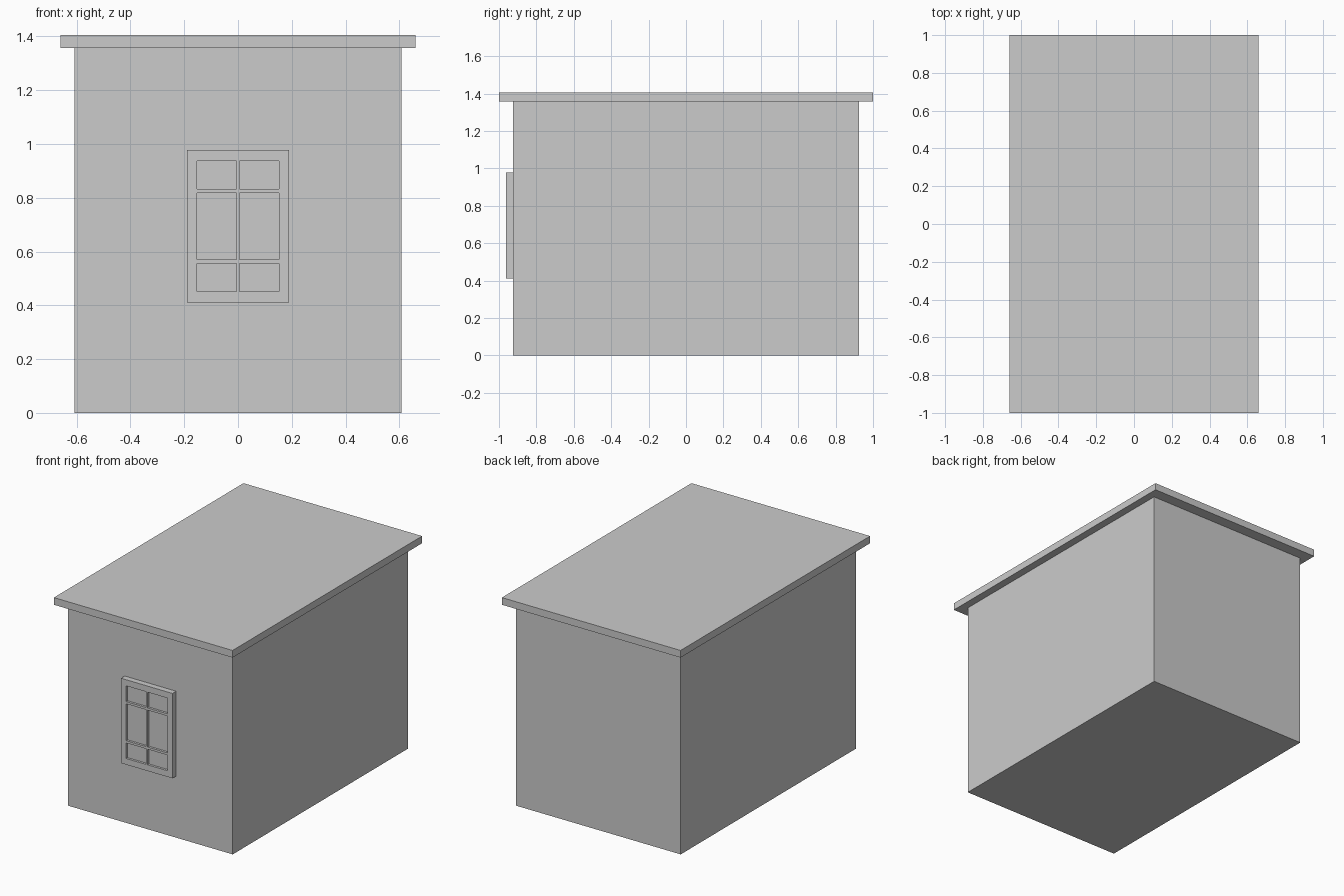
import bpy, bmesh
from mathutils import Matrix

if "Cube" in bpy.data.objects:
    bpy.data.objects.remove(bpy.data.objects["Cube"])

WALL_Y = 0.924


def finish(bm, name):
    bmesh.ops.recalc_face_normals(bm, faces=bm.faces)
    mesh = bpy.data.meshes.new(name)
    bm.to_mesh(mesh)
    bm.free()
    obj = bpy.data.objects.new(name, mesh)
    bpy.context.collection.objects.link(obj)
    return obj


def box(name, half_x, half_y, z0, z1):
    bm = bmesh.new()
    size = Matrix.Diagonal((2 * half_x, 2 * half_y, z1 - z0, 1))
    bmesh.ops.create_cube(bm, size=1, matrix=Matrix.Translation((0, 0, (z0 + z1) / 2)) @ size)
    return finish(bm, name)


def window(name, xs, zs, front, back, recess):
    # Front face as a grid; odd columns and rows are the panes
    bm = bmesh.new()
    v = [[bm.verts.new((x, front, z)) for z in zs] for x in xs]
    panes = []
    for i in range(len(xs) - 1):
        for j in range(len(zs) - 1):
            f = bm.faces.new((v[i][j], v[i + 1][j], v[i + 1][j + 1], v[i][j + 1]))
            if i % 2 and j % 2:
                panes.append(f)
    rim = [e for e in bm.edges if e.is_boundary]

    # Frame sides and back
    geom = bmesh.ops.extrude_edge_only(bm, edges=rim)["geom"]
    for g in geom:
        if isinstance(g, bmesh.types.BMVert):
            g.co.y = back
    back_rim = [g for g in geom if isinstance(g, bmesh.types.BMEdge) and g.is_boundary]
    bmesh.ops.holes_fill(bm, edges=back_rim, sides=0)

    # Sunken panes
    for f in bmesh.ops.extrude_discrete_faces(bm, faces=panes)["faces"]:
        for vert in f.verts:
            vert.co.y = front + recess
    return finish(bm, name)


# Body and flat overhanging roof
box("walls", 0.608, WALL_Y, 0, 1.357)
box("roof_slab", 0.66, 1.0, 1.357, 1.405)

# Six-pane front window
window("front_window",
       [-0.19, -0.152, -0.006, 0.006, 0.152, 0.19],
       [0.411, 0.452, 0.556, 0.571, 0.817, 0.832, 0.937, 0.978],
       -0.963, -WALL_Y, 0.015)
